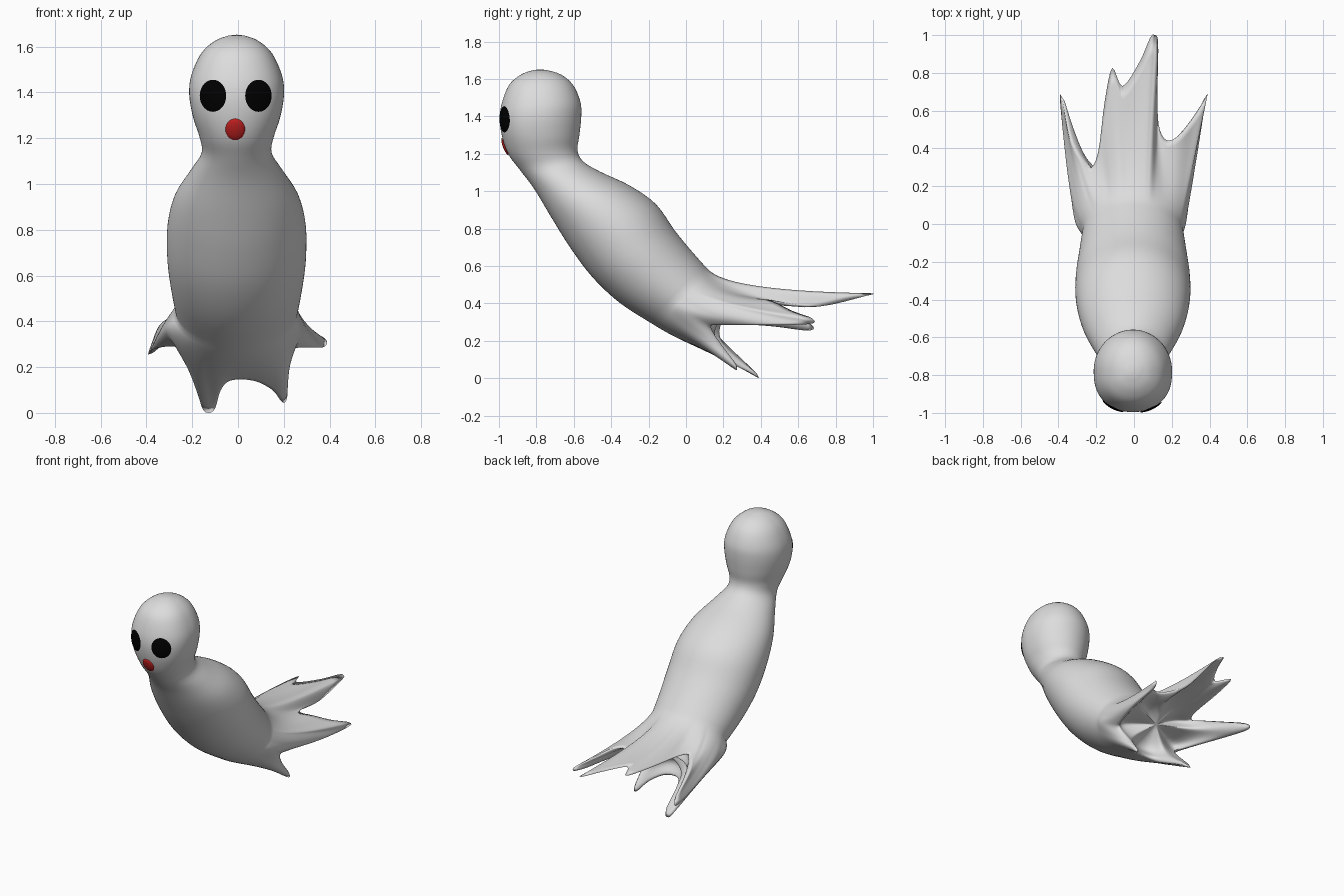
import bpy, bmesh, math
from mathutils import Vector
from mathutils.bvhtree import BVHTree

if "Cube" in bpy.data.objects:
    bpy.data.objects.remove(bpy.data.objects["Cube"])


def material(name, rgb):
    m = bpy.data.materials.new(name)
    m.diffuse_color = (*rgb, 1)
    m.use_nodes = True
    m.node_tree.nodes["Principled BSDF"].inputs["Base Color"].default_value = m.diffuse_color
    return m


CLOTH = material("pale grey", (0.72, 0.72, 0.72))
BLACK = material("black", (0.0, 0.0, 0.0))
RED = material("red", (0.55, 0.015, 0.015))


def spline(a, b, c, d, t):
    return 0.5 * (2 * b + (c - a) * t + (2 * a - 5 * b + 4 * c - d) * t * t
                  + (3 * b - a - 3 * c + d) * t ** 3)


def finish(name, bm, mat):
    for f in bm.faces:
        f.smooth = True
    me = bpy.data.meshes.new(name)
    bm.to_mesh(me)
    me.materials.append(mat)
    ob = bpy.data.objects.new(name, me)
    bpy.context.collection.objects.link(ob)


# Body cross-sections: front y, front z, back y, back z, half width
RINGS = [Vector(r) for r in (
    (-.815, 1.648, -.745, 1.648, .035), (-.88, 1.625, -.67, 1.625, .095),
    (-.945, 1.57, -.605, 1.57, .155), (-.985, 1.47, -.565, 1.48, .198),
    (-.996, 1.38, -.56, 1.40, .207), (-.98, 1.28, -.57, 1.30, .19),
    (-.945, 1.19, -.58, 1.22, .162), (-.885, 1.11, -.55, 1.16, .153),
    (-.81, 1.01, -.46, 1.105, .2), (-.72, .86, -.3, 1.03, .27),
    (-.62, .70, -.16, .93, .302), (-.5, .54, -.06, .79, .302),
    (-.35, .40, .03, .68, .285), (-.17, .285, .11, .59, .265))]

# Ragged hem: x, y, z, angle round the body
HEM = [Vector(h) for h in (
    (.11, 1.0, .45, 74), (.128, .96, .44, 70), (.125, .72, .385, 64),
    (.13, .53, .405, 57), (.17, .445, .42, 49), (.24, .47, .41, 38),
    (.32, .57, .36, 27), (.385, .675, .32, 20), (.38, .66, .29, 16),
    (.34, .42, .285, 5), (.27, .19, .285, -8), (.24, .12, .27, -18),
    (.215, .18, .17, -30), (.215, .26, .07, -40), (.195, .265, .045, -46),
    (.15, .19, .10, -58), (.07, .125, .14, -72), (-.03, .125, .142, -92),
    (-.075, .2, .10, -108), (-.1, .36, .02, -118), (-.13, .39, .0, -125),
    (-.16, .36, .03, -132), (-.195, .2, .18, -148), (-.235, .115, .27, -164),
    (-.29, .2, .29, -176), (-.365, .44, .28, -190), (-.392, .66, .255, -199),
    (-.38, .66, .295, -204), (-.345, .47, .38, -214), (-.29, .35, .42, -222),
    (-.235, .295, .43, -231), (-.19, .38, .43, -240), (-.155, .65, .44, -249),
    (-.115, .825, .45, -256), (-.06, .73, .46, -264), (.03, .86, .455, -275),
    (.085, .985, .455, -283))]

# Columns round the body, following the hem
columns = []
n = len(HEM)
for i in range(n):
    quad = []
    for j in range(i - 1, i + 3):
        h = HEM[j % n].copy()
        h[3] += -360 * (j // n)
        quad.append(h)
    columns += [spline(*quad, k / 4) for k in range(4)]


def ring_point(r, angle):
    a = math.radians(angle)
    s = math.sin(a)
    if s < 0:  # flatter face on the head
        s = -(-s) ** (1 - .22 * min(max((r[1] - 1.1) / .2, 0), 1))
    s *= .5
    return Vector((r[4] * math.cos(a) - .006, (r[0] + r[2]) / 2 + (r[2] - r[0]) * s,
                   (r[1] + r[3]) / 2 + (r[3] - r[1]) * s))


def skirt_point(c, t):
    p, q = ring_point(RINGS[-1], c[3]), ring_point(RINGS[-2], c[3])
    h = c.to_3d()
    ctrl = p + (p - q).normalized() * min(.16, .45 * (h - p).length)
    side = math.cos(math.radians(c[3]))
    ctrl.x += (.11 if side < 0 else .06) * side * abs(side)
    return p * (1 - t) ** 2 + ctrl * 2 * t * (1 - t) + h * t * t


def lining_point(c, t):
    p = skirt_point(c, t)
    centre = Vector((0, -.03, .44)).lerp(Vector((0, .5, .28)), t)
    d = centre - p
    return p + d.normalized() * min(.55 * d.length, .12 * (1 - t) ** .5)


# Body: head to waist, flared skirt, then hollow lining
loops = []
m = len(RINGS)
for i in range(m - 1):
    quad = [RINGS[min(max(j, 0), m - 1)] for j in range(i - 1, i + 3)]
    loops += [[ring_point(spline(*quad, k / 4), c[3]) for c in columns] for k in range(4)]
loops += [[skirt_point(c, k / 14) for c in columns] for k in range(15)]
loops += [[lining_point(c, k / 14) for c in columns] for k in (13.7, 13, 12, 11, 10, 9, 8)]
# Rounded floor of the hollow
floor = sum(loops[-1], Vector()) / len(columns)
loops += [[p.lerp(floor, f) for p in loops[-1]] for f in (.25, .5, .75)]

bm = bmesh.new()
rows = [[bm.verts.new(p) for p in loop] for loop in loops]
w = len(columns)
for a, b in zip(rows, rows[1:]):
    for i in range(w):
        bm.faces.new((a[i], a[(i + 1) % w], b[(i + 1) % w], b[i]))
crown = bm.verts.new((-.006, -.78, 1.652))
hollow = bm.verts.new(floor)
for row, tip in ((rows[0], crown), (rows[-1], hollow)):
    for i in range(w):
        bm.faces.new((row[i], row[(i + 1) % w], tip))
# Soften the lining
lining = [v for row in rows[-9:] for v in row] + [hollow]
for _ in range(14):
    bmesh.ops.smooth_vert(bm, verts=lining, factor=.5, use_axis_x=True,
                          use_axis_y=True, use_axis_z=True)
bmesh.ops.recalc_face_normals(bm, faces=bm.faces)
bm.normal_update()
surface = BVHTree.FromBMesh(bm)
finish("body", bm, CLOTH)


def face_patch(name, x, z, rx, rz, bulge, mat):
    """Domed oval lying on the front of the head."""
    bm = bmesh.new()

    def vert(r, a):
        px, pz = x + rx * r * math.cos(a), z + rz * r * math.sin(a)
        hit = surface.ray_cast(Vector((px, -3, pz)), Vector((0, 1, 0)))[0]
        out = Vector((px, hit.y + .78, 0)).normalized()
        return bm.verts.new(hit + out * (.003 + bulge * math.sqrt(max(0, 1 - r * r))))

    count = 28
    mid = vert(0, 0)
    prev = None
    for r in (.3, .55, .75, .9, 1):
        ring = [vert(r, math.tau * i / count) for i in range(count)]
        for i in range(count):
            j = (i + 1) % count
            bm.faces.new((prev[i], ring[i], ring[j], prev[j]) if prev
                         else (mid, ring[i], ring[j]))
        prev = ring
    finish(name, bm, mat)


# Eyes and nose
face_patch("left_eye", -.108, 1.385, .057, .07, .005, BLACK)
face_patch("right_eye", .088, 1.385, .057, .07, .005, BLACK)
face_patch("nose", -.012, 1.238, .042, .047, .01, RED)
